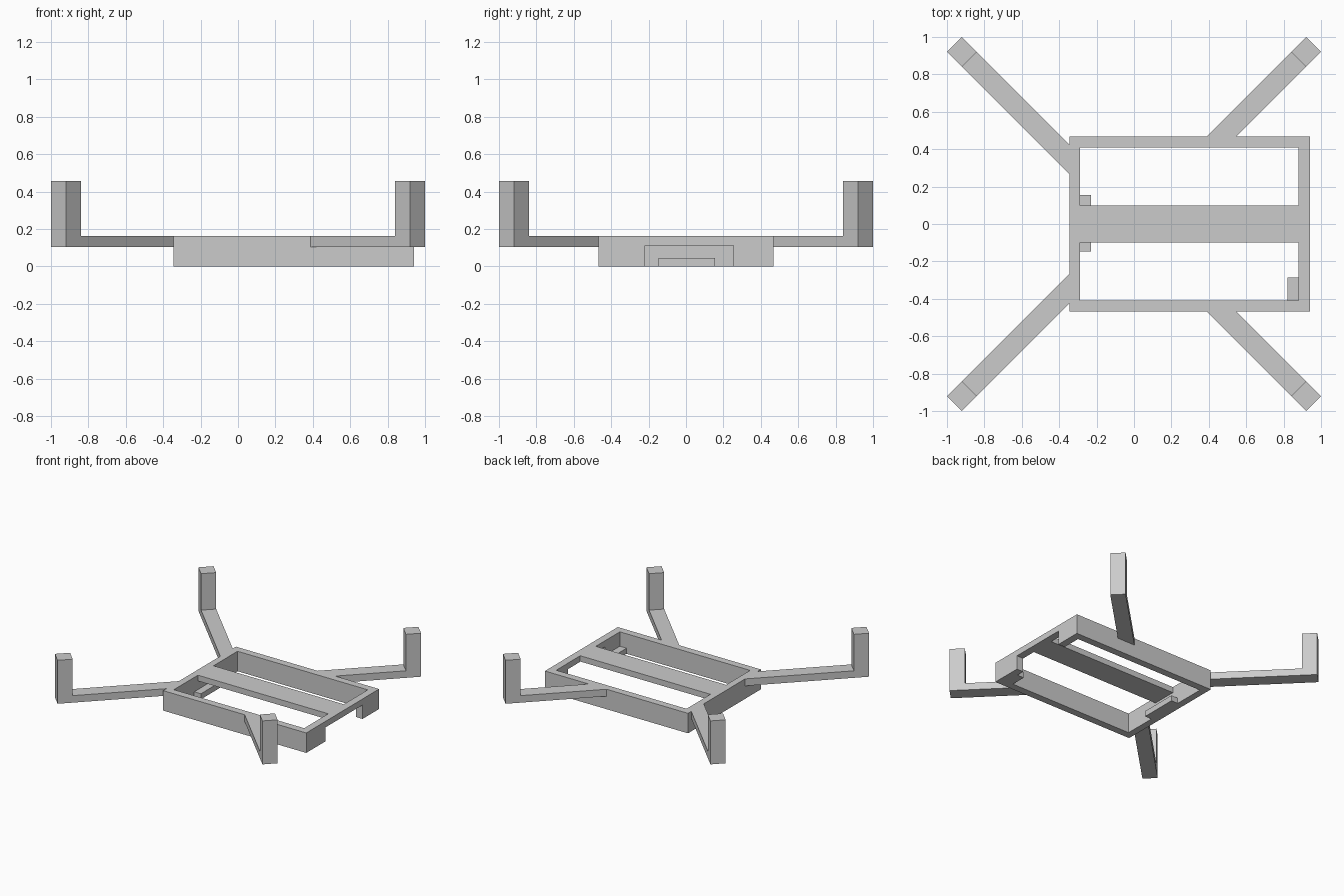
import bpy
import bmesh

cube = bpy.data.objects.get("Cube")
if cube:
    bpy.data.objects.remove(cube, do_unlink=True)

grey = bpy.data.materials.new("light grey")
grey.use_nodes = True
grey.diffuse_color = (0.6, 0.6, 0.6, 1)
grey.node_tree.nodes["Principled BSDF"].inputs["Base Color"].default_value = grey.diffuse_color

TOP = 0.162        # top of frame and arms
ARM_BOTTOM = 0.105
POST_TOP = 0.458
HALF = 0.08        # half-width of an arm, measured along an axis


def finish(name, bm):
    bmesh.ops.recalc_face_normals(bm, faces=bm.faces[:])
    mesh = bpy.data.meshes.new(name)
    bm.to_mesh(mesh)
    bm.free()
    obj = bpy.data.objects.new(name, mesh)
    bpy.context.collection.objects.link(obj)
    mesh.materials.append(grey)
    return obj


def box(name, xs, ys, zs):
    bm = bmesh.new()
    bmesh.ops.create_cube(bm, size=1)
    for v in bm.verts:
        v.co = [r[0] if c < 0 else r[1] for c, r in zip(v.co, (xs, ys, zs))]
    return finish(name, bm)


def cut(target, cutter):
    mod = target.modifiers.new("cut", "BOOLEAN")
    mod.operation = "DIFFERENCE"
    mod.solver = "EXACT"
    mod.object = cutter
    bpy.context.view_layer.objects.active = target
    bpy.ops.object.modifier_apply(modifier=mod.name)
    bpy.data.objects.remove(cutter, do_unlink=True)


def raise_faces(bm, faces, height):
    out = bmesh.ops.extrude_face_region(bm, geom=faces)["geom"]
    for v in out:
        if isinstance(v, bmesh.types.BMVert):
            v.co.z = height
    return [f for f in out if isinstance(f, bmesh.types.BMFace)]


def arm(name, sx, sy, root):
    """Diagonal arm with an upright post at its tip; root holds its two wall points."""
    bm = bmesh.new()
    pts = root + [(1 - 2 * HALF, 1 - HALF), (1 - HALF, 1 - 2 * HALF),
                  (1 - HALF, 1), (1, 1 - HALF)]
    a, b, c, d, e, f = [bm.verts.new((sx * x, sy * y, ARM_BOTTOM)) for x, y in pts]
    bar = bm.faces.new((a, c, d, b))
    tip = bm.faces.new((c, e, f, d))
    tops = raise_faces(bm, [bar, tip], TOP)
    post = max(tops, key=lambda face: abs(face.calc_center_median().x))
    raise_faces(bm, [post], POST_TOP)
    # close the underside if extrusion opened it
    rim = [edge for edge in bm.edges if edge.is_boundary]
    if rim:
        bmesh.ops.holes_fill(bm, edges=rim, sides=0)
    return finish(name, bm)


# Rectangular frame with a notch under its +x end
frame = box("frame", (-0.345, 0.94), (-0.467, 0.467), (0, TOP))
cut(frame, box("opening", (-0.29, 0.88), (-0.408, 0.408), (-0.2, 0.4)))
cut(frame, box("notch", (0.8, 1.1), (-0.22, 0.255), (-0.2, 0.113)))

# Thin centre bar and small ledges inside the frame
box("centre_bar", (-0.29, 0.88), (-0.1, 0.1), (0.115, TOP))
box("end_ledge", (-0.29, -0.23), (-0.147, 0.155), (0, 0.045))
box("corner_ledge", (0.82, 0.88), (-0.408, -0.285), (0, 0.045))

# Arms: the left pair meets the side rails, the right pair the end wall
rail, wall = 0.44, 0.32
for side, sy in (("front", -1), ("back", 1)):
    arm(side + "_left_arm", 1, sy, [(rail - HALF, rail), (rail + HALF, rail)])
    arm(side + "_right_arm", -1, sy, [(wall, wall + HALF), (wall, wall - HALF)])
